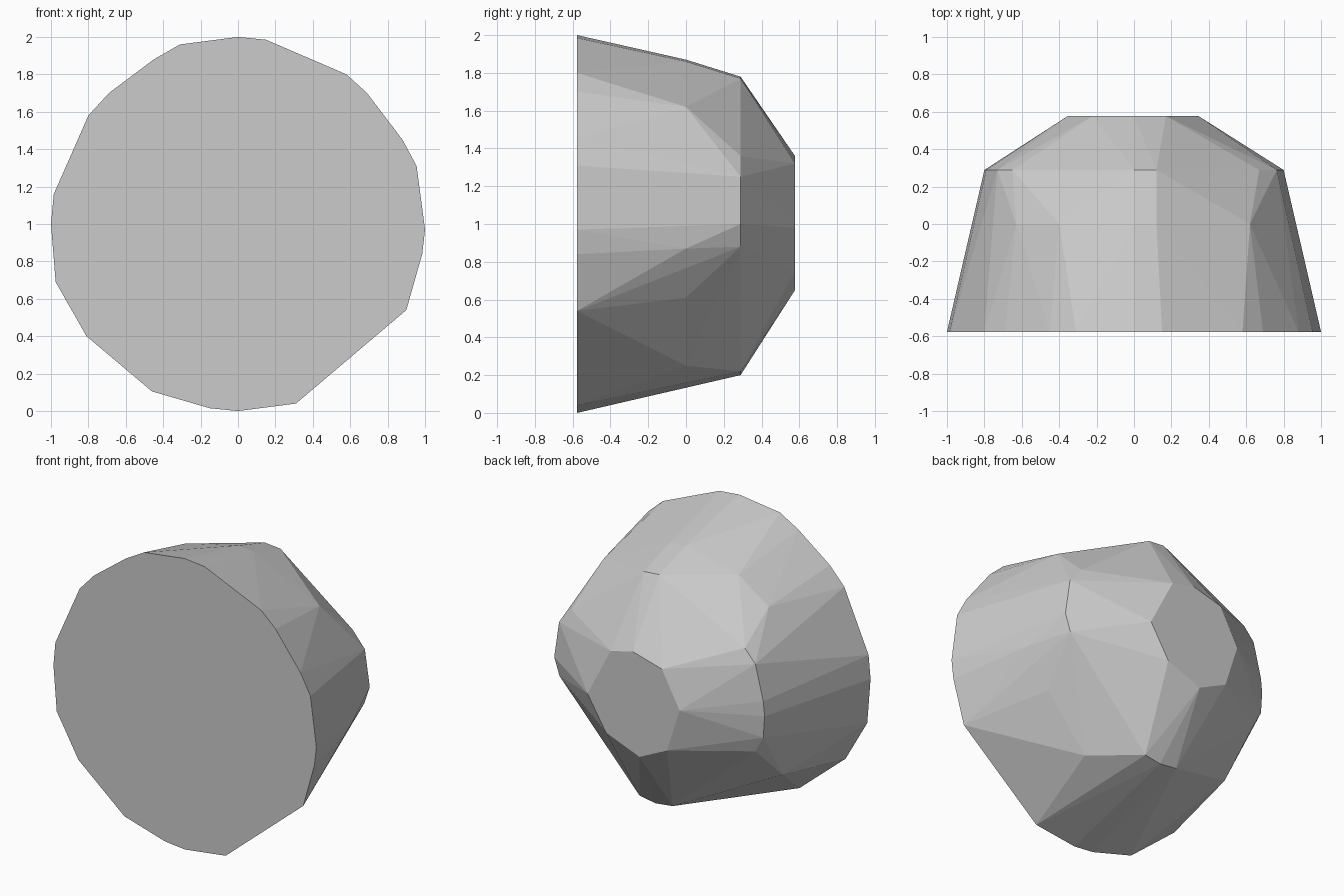
import bpy, bmesh

# Cross-sections of the rock: depth y -> outline points (x, z)
sections = {
    -0.577: [(0, 2), (.15, 1.985), (.58, 1.8), (.69, 1.7), (.88, 1.45), (.955, 1.31),
             (1, .97), (.985, .84), (.9, .54), (.31, .04), (0, 0), (-.15, .015),
             (-.46, .105), (-.81, .4), (-.975, .69), (-1, 1), (-.985, 1.16),
             (-.8, 1.58), (-.69, 1.7), (-.45, 1.88), (-.31, 1.96)],
    0.0: [(0.12, 1.86), (0, 1.87), (.62, 1.62), (.86, .87), (.70, .61), (.4, .25),
          (-.4, 1.776), (-.63, 1.616), (-.736, .49)],
    0.289: [(.12, 1.77), (0, 1.78), (.67, 1.36), (.763, 1.25), (.8, 1.0), (.76, .88),
            (.15, .22), (.03, .2), (-.1, .215), (-.73, .76), (-.79, .87), (-.8, 1.02),
            (-.79, 1.12), (-.73, 1.36), (-.65, 1.45)],
    0.577: [(.17, 1.32), (0, 1.36), (-.22, 1.3), (-.355, 1.05), (-.26, .75),
            (-.05, .65), (.205, .75), (.345, .98)],
}

# Wrap all sections in one faceted convex skin
bm = bmesh.new()
for y, outline in sections.items():
    for x, z in outline:
        bm.verts.new((x, y, z))
bmesh.ops.convex_hull(bm, input=bm.verts[:])
bmesh.ops.delete(bm, geom=[v for v in bm.verts if not v.link_faces], context='VERTS')
bmesh.ops.dissolve_limit(bm, angle_limit=0.01, verts=bm.verts[:], edges=bm.edges[:])
bmesh.ops.recalc_face_normals(bm, faces=bm.faces[:])

mesh = bpy.data.meshes.new("rock")
bm.to_mesh(mesh)
bm.free()
rock = bpy.data.objects.new("rock", mesh)
bpy.context.collection.objects.link(rock)
